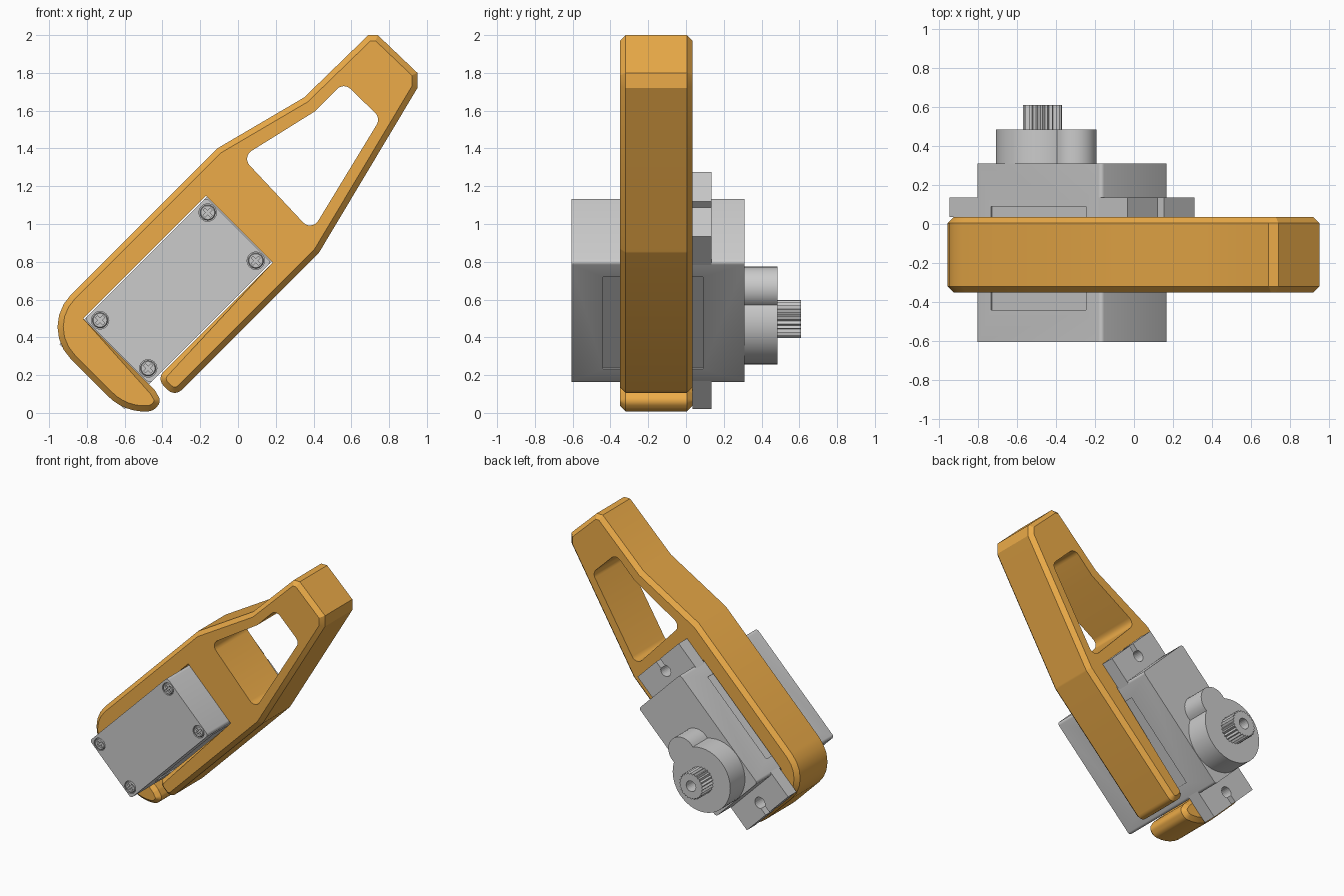
import bpy, bmesh
from math import pi, cos, sin, tan
from mathutils import Matrix, Vector

cube = bpy.data.objects.get("Cube")
if cube:
    bpy.data.objects.remove(cube, do_unlink=True)

# Tilted frame of the motor: local x runs along its length, local z across it
TILT = Matrix.Translation((-0.318, 0, 0.648)) @ Matrix.Rotation(-pi / 4, 4, 'Y')
HALF_L, HALF_W = 0.455, 0.2425
FLANGE_L = 0.645
SHAFT_U = -0.213


def material(name, colour):
    mat = bpy.data.materials.new(name)
    mat.use_nodes = True
    mat.diffuse_color = colour
    mat.node_tree.nodes["Principled BSDF"].inputs["Base Color"].default_value = colour
    return mat


orange = material("orange_plastic", (0.84, 0.41, 0.065, 1))
grey = material("grey_plastic", (0.68, 0.68, 0.68, 1))


def rounded(corners, steps=6):
    """Replace each (x, z, radius) corner with a fillet arc."""
    pts = []
    for i, (x, z, r) in enumerate(corners):
        p = Vector((x, z))
        if r == 0:
            pts.append(p)
            continue
        a = (Vector(corners[i - 1][:2]) - p).normalized()
        b = (Vector(corners[(i + 1) % len(corners)][:2]) - p).normalized()
        half = a.angle(b) / 2
        centre = p + (a + b).normalized() * (r / sin(half))
        start = (p + a * (r / tan(half)) - centre).normalized()
        end = (p + b * (r / tan(half)) - centre).normalized()
        for k in range(steps + 1):
            pts.append(centre + start.slerp(end, k / steps) * r)
    return pts


def circle(u, v, r, n=32):
    return [(u + r * cos(2 * pi * k / n), v + r * sin(2 * pi * k / n)) for k in range(n)]


def rect(u0, u1, v0, v1, r=0):
    return rounded([(u0, v0, r), (u1, v0, r), (u1, v1, r), (u0, v1, r)], 4)


def prism(name, pts, y0, y1, matrix=TILT, chamfer=0, plain=0, mat=grey):
    """Extrude an outline along y; the first `plain` outline edges stay sharp."""
    bm = bmesh.new()
    n = len(pts)
    front, back = ([bm.verts.new((p[0], y, p[1])) for p in pts] for y in (y0, y1))
    bm.faces.new(front)
    bm.faces.new(back[::-1])
    for i in range(n):
        j = (i + 1) % n
        bm.faces.new((front[j], front[i], back[i], back[j]))
    bmesh.ops.recalc_face_normals(bm, faces=bm.faces)
    if chamfer:
        rim = [bm.edges.get((ring[i], ring[(i + 1) % n]))
               for ring in (front, back) for i in range(plain, n)]
        bmesh.ops.bevel(bm, geom=rim, offset=chamfer, segments=1,
                        affect='EDGES', clamp_overlap=False)
    bm.transform(matrix)
    mesh = bpy.data.meshes.new(name)
    bm.to_mesh(mesh)
    bm.free()
    mesh.materials.append(mat)
    ob = bpy.data.objects.new(name, mesh)
    bpy.context.collection.objects.link(ob)
    return ob


def activate(ob):
    bpy.ops.object.select_all(action='DESELECT')
    ob.select_set(True)
    bpy.context.view_layer.objects.active = ob


def boolean(target, other, operation='DIFFERENCE'):
    other.hide_render = True
    mod = target.modifiers.new("Boolean", 'BOOLEAN')
    mod.operation = operation
    mod.solver = 'EXACT'
    mod.object = other
    activate(target)
    bpy.ops.object.modifier_apply(modifier=mod.name)
    bpy.data.objects.remove(other, do_unlink=True)


# Clip-shaped bracket: motor pocket first, then hook, back, head and spring arm
pocket = [TILT @ Vector((u, 0, v)) for u, v in ((0.46, -0.25), (0.46, 0.25), (-0.46, 0.25))]
outline = [(p.x, p.z, 0) for p in pocket] + [
    (-0.44, 0.12, 0.04), (-0.405, 0.06, 0.04), (-0.45, 0.01, 0.06), (-0.60, 0.0, 0.27),
    (-1.055, 0.455, 0.24),
    (-0.11, 1.40, 0), (0.35, 1.67, 0), (0.69, 2.0, 0), (0.74, 2.0, 0),
    (0.95, 1.80, 0), (0.95, 1.72, 0), (0.43, 0.85, 0.05),
    (-0.335, 0.085, 0.05), (-0.431, 0.181, 0.05)]
bracket = prism("bracket", rounded(outline), -0.35, 0.035, Matrix.Identity(4), 0.03, 2, orange)

# Finger window through the bracket head
window = rounded([(0.405, 1.595, 0), (0.56, 1.75, 0.05), (0.755, 1.56, 0.05),
                  (0.39, 0.96, 0.05), (0.02, 1.355, 0.05)])
boolean(bracket, prism("window_cutter", window, -0.5, 0.2, Matrix.Identity(4), mat=orange))

# Motor case with shallow label recesses on both long sides
body = prism("motor_body", rect(-HALF_L, HALF_L, -HALF_W, HALF_W, 0.02), -0.605, 0.31)
for side in (-1, 1):
    v = side * HALF_W
    boolean(body, prism("label_cutter", rect(-0.345, 0.345, v - 0.008, v + 0.008), -0.44, 0.09))

# Mounting tabs with open-ended screw holes
for side, name in ((1, "upper_tab"), (-1, "lower_tab")):
    inner, outer = sorted((side * (HALF_L - 0.02), side * FLANGE_L))
    tab = prism(name, rect(inner, outer, -HALF_W, HALF_W), 0.035, 0.135)
    hole = side * 0.555
    boolean(tab, prism("hole_cutter", circle(hole, 0, 0.042, 24), 0, 0.2))
    a, b = sorted((hole, side * 0.7))
    boolean(tab, prism("slit_cutter", rect(a, b, -0.022, 0.022), 0, 0.2))

# Corner screws with cross recesses, seated in counterbores
arm, tip = 0.007, 0.027
cross = [(tip, arm), (arm, arm), (arm, tip), (-arm, tip), (-arm, arm), (-tip, arm),
         (-tip, -arm), (-arm, -arm), (-arm, -tip), (arm, -tip), (arm, -arm), (tip, -arm)]
for u in (-0.403, 0.403):
    for v in (-0.18, 0.18):
        boolean(body, prism("counterbore", circle(u, v, 0.046), -0.7, -0.585))
        screw = prism("case_screw", circle(u, v, 0.041, 24), -0.606, -0.58, TILT, 0.005)
        boolean(screw, prism("cross_cutter", [(u + p, v + q) for p, q in cross], -0.7, -0.592))

# Gear housing: large round boss joined with a smaller one
housing = prism("gear_housing", circle(SHAFT_U, 0, 0.24, 48), 0.30, 0.485)
boolean(housing, prism("small_boss", circle(0.02, 0, 0.112), 0.30, 0.485), 'UNION')

# Splined output shaft with a screw hole
teeth = 24
spline = [(SHAFT_U + r * cos(a), r * sin(a)) for k in range(teeth)
          for r, a in ((0.1, 2 * pi * k / teeth), (0.088, 2 * pi * (k + 0.5) / teeth))]
shaft = prism("output_shaft", spline, 0.47, 0.61)
boolean(shaft, prism("shaft_cutter", circle(SHAFT_U, 0, 0.04, 24), 0.5, 0.7))

# Smooth the curves, keep chamfers and corners crisp
for ob in (bracket, body, housing):
    activate(ob)
    bpy.ops.object.shade_smooth_by_angle(angle=pi / 7)
